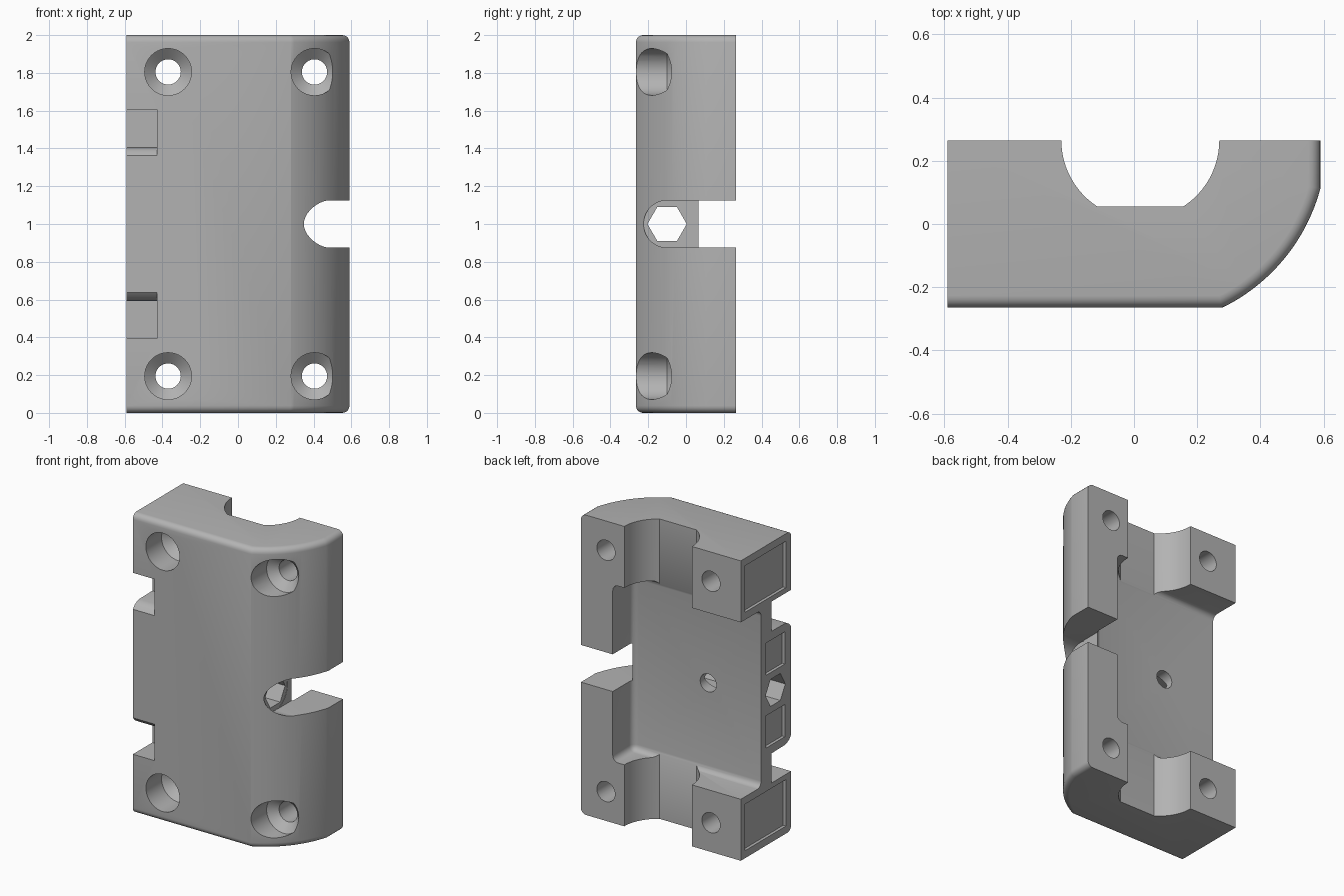
import bpy
import bmesh
from math import pi, cos, sin, acos, asin

if "Cube" in bpy.data.objects:
    bpy.data.objects.remove(bpy.data.objects["Cube"], do_unlink=True)

W, D, H = 0.59, 0.265, 2.0      # half width, half depth, height
CX = 0.02                       # axis of the groove and the rounded corner
FLOOR = 0.055                   # depth of the back recess
BORE_Y = -0.1                   # axis of the cross bore

grey = bpy.data.materials.new("plain_grey")
grey.use_nodes = True
grey.diffuse_color = (0.45, 0.45, 0.45, 1)
grey.node_tree.nodes["Principled BSDF"].inputs["Base Color"].default_value = (0.45, 0.45, 0.45, 1)


def place(axis, a, b, t):
    return {"x": (t, a, b), "y": (a, t, b), "z": (a, b, t)}[axis]


def solid(name, axis, sections):
    """Closed solid lofted through (position, outline) sections along an axis."""
    bm = bmesh.new()
    rings = [[bm.verts.new(place(axis, a, b, t)) for a, b in pts] for t, pts in sections]
    for r0, r1 in zip(rings, rings[1:]):
        for i in range(len(r0)):
            j = (i + 1) % len(r0)
            bm.faces.new((r0[i], r0[j], r1[j], r1[i]))
    bm.faces.new(rings[0])
    bm.faces.new(rings[-1])
    bmesh.ops.recalc_face_normals(bm, faces=bm.faces)
    mesh = bpy.data.meshes.new(name)
    bm.to_mesh(mesh)
    bm.free()
    mesh.materials.append(grey)
    ob = bpy.data.objects.new(name, mesh)
    bpy.context.collection.objects.link(ob)
    return ob


def prism(name, axis, pts, lo, hi):
    return solid(name, axis, [(lo, pts), (hi, pts)])


def rect(a0, a1, b0, b1):
    return [(a0, b0), (a1, b0), (a1, b1), (a0, b1)]


def circle(a, b, r, n=40):
    return [(a + r * cos(2 * pi * i / n), b + r * sin(2 * pi * i / n)) for i in range(n)]


def arc(r, start, end, n):
    return [(CX + r * cos(start + (end - start) * i / n),
             D + r * sin(start + (end - start) * i / n)) for i in range(n + 1)]


def round_edges(ob, width, rule):
    bm = bmesh.new()
    bm.from_mesh(ob.data)
    edges = [e for e in bm.edges if rule((e.verts[0].co + e.verts[1].co) / 2,
                                         e.verts[0].co - e.verts[1].co)]
    bmesh.ops.bevel(bm, geom=edges, offset=width, segments=5, profile=0.5, affect="EDGES")
    bm.to_mesh(ob.data)
    bm.free()


# Body: block with one large rounded corner and softened end edges
R = 0.59
corner = arc(R, -pi + acos(0) + asin((R * R - 4 * D * D) ** 0.5 / R), -acos((W - CX) / R), 24)
body = prism("bracket_body", "z", [(-W, D), (-W, -D)] + corner + [(W, D)], 0, H)
round_edges(body, 0.038, lambda m, d: abs(d.z) < 1e-4 and m.y < D - 1e-3 and m.x > -W + 1e-3)

cutters = []

# Round groove with a flat floor running the whole height of the back
r = 0.25
lim = asin((D - FLOOR) / r)
groove = [(CX - r, D + 0.1)] + arc(r, -pi, -pi + lim, 12) + arc(r, -lim, 0, 12) + [(CX + r, D + 0.1)]
cutters.append(prism("groove_cut", "z", groove, -0.1, H + 0.1))

# Wide pocket between the end blocks, open on one side
pocket = prism("pocket_cut", "x", rect(FLOOR - 0.004, D + 0.1, 0.41, 1.59), -W - 0.1, 0.355)
round_edges(pocket, 0.04, lambda m, d: (m.y < FLOOR and m.x > -W - 0.05)
            or (m.x > 0.35 and abs(d.y) > 0.1))
cutters.append(pocket)

# Cross bore: hexagonal passage, round head recess and slot to the back
cutters.append(prism("hex_bore_cut", "x", circle(BORE_Y, 1, 0.104, 6), -W - 0.1, 0.4))
cutters.append(prism("head_recess_cut", "x", circle(BORE_Y, 1, 0.125), 0.345, W + 0.1))
cutters.append(prism("slot_cut", "x", rect(BORE_Y, D + 0.1, 0.876, 1.124), 0.347, W + 0.1))
cutters.append(prism("drain_hole_cut", "y", circle(-0.2, 1, 0.06, 24), BORE_Y, D))

# Four countersunk screw holes
for x in (-0.37, 0.405):
    for z in (0.195, H - 0.195):
        cutters.append(solid("screw_hole_cut", "y", [
            (y, circle(x, z, rad)) for y, rad in
            ((-D - 0.1, 0.124), (-0.1, 0.124), (-0.05, 0.067), (D + 0.1, 0.067))]))

# Side notches and shallow label panels, mirrored about mid height
notch = [(-D - 0.1, 1.36), (-D, 1.362), (-0.245, 1.385), (-0.225, 1.398), (-0.2, 1.405),
         (-0.06, 1.407), (-0.06, 1.605), (-D - 0.1, 1.605)]
for flip in (False, True):
    def fz(pts):
        return [(a, H - b if flip else b) for a, b in pts]
    cutters.append(prism("notch_cut", "x", fz(notch), -W - 0.1, -0.43))
    cutters.append(prism("large_panel_cut", "x", fz(rect(-0.21, 0.22, 1.64, 1.95)), -W - 0.1, -W + 0.02))
    cutters.append(prism("small_panel_cut", "x", fz(rect(-0.2, 0.0, 1.135, 1.35)), -W - 0.1, -W + 0.02))

# Carve the body and drop the cutters
bpy.ops.object.select_all(action="DESELECT")
bpy.context.view_layer.objects.active = body
body.select_set(True)
for cutter in cutters:
    cutter.hide_render = True
    mod = body.modifiers.new("cut", "BOOLEAN")
    mod.operation = "DIFFERENCE"
    mod.solver = "EXACT"
    mod.object = cutter
    bpy.ops.object.modifier_apply(modifier=mod.name)
    bpy.data.objects.remove(cutter, do_unlink=True)

bpy.ops.object.shade_smooth_by_angle(angle=pi / 6)
